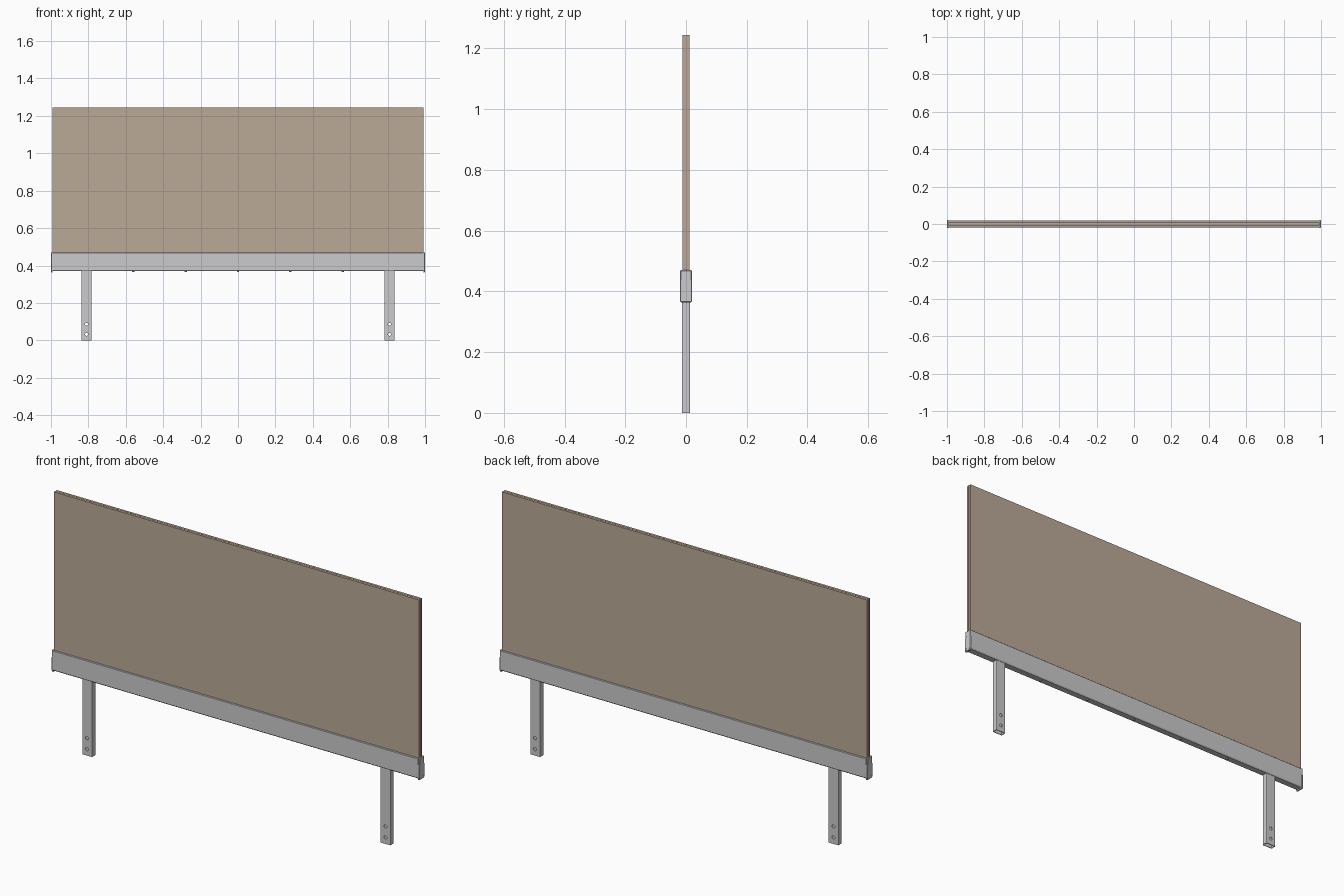
import bpy, bmesh, math
from mathutils import Matrix, Vector

if "Cube" in bpy.data.objects:
    bpy.data.objects.remove(bpy.data.objects["Cube"])


def material(name, rgb):
    m = bpy.data.materials.new(name)
    m.diffuse_color = (*rgb, 1)
    m.use_nodes = True
    m.node_tree.nodes["Principled BSDF"].inputs["Base Color"].default_value = m.diffuse_color
    return m


METAL = material("light grey metal", (0.60, 0.60, 0.61))
BRONZE = material("bronze tinted panel", (0.50, 0.40, 0.31))


def finish(name, bm, mat):
    bmesh.ops.recalc_face_normals(bm, faces=bm.faces[:])
    me = bpy.data.meshes.new(name)
    bm.to_mesh(me)
    bm.free()
    me.materials.append(mat)
    ob = bpy.data.objects.new(name, me)
    bpy.context.collection.objects.link(ob)
    return ob


def box(name, x0, x1, y0, y1, z0, z1, mat, bevel=0.0, vertical_only=False):
    bm = bmesh.new()
    c = Vector(((x0 + x1) / 2, (y0 + y1) / 2, (z0 + z1) / 2))
    mtx = Matrix.Translation(c) @ Matrix.Diagonal((x1 - x0, y1 - y0, z1 - z0, 1))
    bmesh.ops.create_cube(bm, size=1, matrix=mtx)
    if bevel:
        edges = [e for e in bm.edges if not vertical_only
                 or abs(e.verts[0].co.z - e.verts[1].co.z) > 1e-4]
        bmesh.ops.bevel(bm, geom=edges, offset=bevel, segments=2, profile=0.5, affect='EDGES')
    return finish(name, bm, mat)


def prism(name, yz, x0, x1, mat):
    """Extrude a y-z profile along x."""
    bm = bmesh.new()
    f = bm.faces.new([bm.verts.new((x0, y, z)) for y, z in yz])
    ext = bmesh.ops.extrude_face_region(bm, geom=[f])["geom"]
    for v in ext:
        if isinstance(v, bmesh.types.BMVert):
            v.co.x = x1
    return finish(name, bm, mat)


def rod(name, centre, axis, radius, depth, mat, sides=16):
    bm = bmesh.new()
    rot = Vector((0, 0, 1)).rotation_difference(Vector(axis)).to_matrix().to_4x4()
    bmesh.ops.create_cone(bm, cap_ends=True, segments=sides, radius1=radius, radius2=radius,
                          depth=depth, matrix=Matrix.Translation(centre) @ rot)
    return finish(name, bm, mat)


def cut(ob, cutters):
    for c in cutters:
        c.hide_render = True
        mod = ob.modifiers.new("cut", 'BOOLEAN')
        mod.operation, mod.solver, mod.object = 'DIFFERENCE', 'EXACT', c
    bpy.context.view_layer.update()
    dg = bpy.context.evaluated_depsgraph_get()
    me = bpy.data.meshes.new_from_object(ob.evaluated_get(dg))
    ob.modifiers.clear()
    ob.data = me
    for c in cutters:
        bpy.data.objects.remove(c)


# laminated panel: two panes and a slightly recessed interlayer
box("front_pane", -0.992, 0.992, -0.012, -0.001, 0.392, 1.245, BRONZE)
box("back_pane", -0.992, 0.992, 0.001, 0.012, 0.392, 1.245, BRONZE)
box("interlayer", -0.990, 0.990, -0.001, 0.001, 0.394, 1.243, BRONZE)

# base channel: U section with chamfered lower corners
half = [(0.015, 0.370), (0.019, 0.376), (0.019, 0.467), (0.017, 0.469),
        (0.012, 0.469), (0.012, 0.392)]
prism("base_channel", half + [(-y, z) for y, z in reversed(half)], -0.992, 0.992, METAL)

# screws under the channel
for i in range(-2, 3):
    rod(f"channel_screw_{i + 3}", (i * 0.28, 0, 0.369), (0, 0, 1), 0.006, 0.006, METAL)

# tapered end caps with screw heads
cap = [(0.017, 0.364), (0.0205, 0.369), (0.0205, 0.434), (0.018, 0.440), (0.018, 0.470)]
outline = cap + [(-y, z) for y, z in reversed(cap)]
for side, s in (("left", -1), ("right", 1)):
    ob = prism(f"{side}_end_cap", outline, s * 0.991, s * 0.999, METAL)
    bm = bmesh.new()
    bm.from_mesh(ob.data)
    rim = [e for e in bm.edges if all(abs(v.co.x) > 0.998 for v in e.verts)]
    bmesh.ops.bevel(bm, geom=rim, offset=0.002, segments=1, affect='EDGES')
    bm.to_mesh(ob.data)
    bm.free()
    for k, (y, z) in enumerate(((-0.012, 0.376), (0.012, 0.376), (-0.011, 0.445), (0.011, 0.445))):
        rod(f"{side}_cap_screw_{k + 1}", (s * 0.999, y, z), (1, 0, 0), 0.004, 0.002, METAL, 12)

# hollow posts with two through holes each
for side, s in (("left", -1), ("right", 1)):
    x = s * 0.81
    post = box(f"{side}_post", x - 0.027, x + 0.027, -0.0135, 0.0135, 0, 0.372, METAL, 0.003, True)
    bore = box("bore", x - 0.024, x + 0.024, -0.0105, 0.0105, -0.05, 0.365, METAL)
    holes = [rod("hole", (x, 0, z), (0, 1, 0), 0.008, 0.1, METAL) for z in (0.032, 0.086)]
    cut(post, [bore] + holes)
